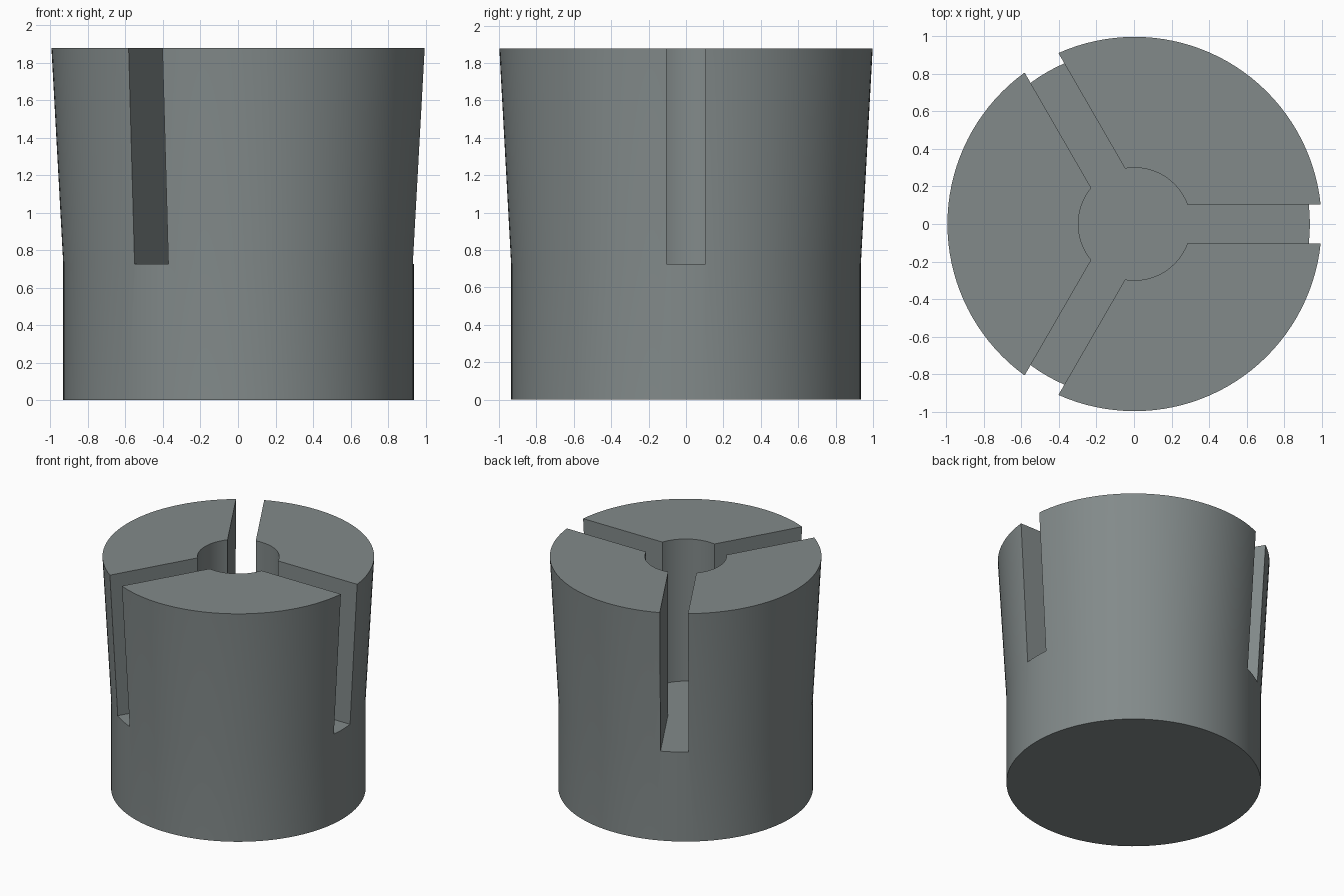
import bpy, bmesh, math

if "Cube" in bpy.data.objects:
    bpy.data.objects.remove(bpy.data.objects["Cube"])

AXIS_X = 0.003           # axis offset that centres the slotted body in x
HEIGHT, FLOOR = 1.877, 0.725
R_BASE, R_TOP, R_BORE = 0.935, 0.998, 0.30
SLOT_HALF = 0.104
SEGS = 120

steel = bpy.data.materials.new("grey_steel")
steel.diffuse_color = (0.225, 0.255, 0.255, 1)
steel.use_nodes = True
steel.node_tree.nodes["Principled BSDF"].inputs["Base Color"].default_value = steel.diffuse_color


def make_object(name, bm):
    bmesh.ops.recalc_face_normals(bm, faces=bm.faces)
    mesh = bpy.data.meshes.new(name)
    bm.to_mesh(mesh)
    bm.free()
    mesh.materials.append(steel)
    obj = bpy.data.objects.new(name, mesh)
    bpy.context.collection.objects.link(obj)
    obj.location.x = AXIS_X
    return obj


# Body: straight lower cylinder with a flaring upper half
bm = bmesh.new()
rings = []
for r, z in ((R_BASE, 0), (R_BASE, FLOOR), (R_TOP, HEIGHT)):
    rings.append([bm.verts.new((r * math.cos(2 * math.pi * i / SEGS),
                                r * math.sin(2 * math.pi * i / SEGS), z))
                  for i in range(SEGS)])
for low, high in zip(rings, rings[1:]):
    for i in range(SEGS):
        j = (i + 1) % SEGS
        bm.faces.new((low[i], low[j], high[j], high[i]))
bm.faces.new(rings[0])
bm.faces.new(rings[-1])
body = make_object("slotted_collet_body", bm)

# Cutter: round bore joined to three radial slots with one flat floor
outline = []
edge = math.asin(SLOT_HALF / R_BORE)
for k in range(3):
    a = k * 2 * math.pi / 3
    for x, y in ((1.3, -SLOT_HALF), (1.3, SLOT_HALF)):
        outline.append((x * math.cos(a) - y * math.sin(a),
                        x * math.sin(a) + y * math.cos(a)))
    steps = 24
    for i in range(steps + 1):
        t = a + edge + (2 * math.pi / 3 - 2 * edge) * i / steps
        outline.append((R_BORE * math.cos(t), R_BORE * math.sin(t)))
bm = bmesh.new()
base = bm.faces.new([bm.verts.new((x, y, FLOOR)) for x, y in outline])
top = bmesh.ops.extrude_face_region(bm, geom=[base])["geom"]
bmesh.ops.translate(bm, vec=(0, 0, 1.5),
                    verts=[v for v in top if isinstance(v, bmesh.types.BMVert)])
cutter = make_object("bore_and_slot_cutter", bm)
cutter.hide_render = True

# Cut the jaws, then smooth the round walls
cut = body.modifiers.new("cut_jaws", "BOOLEAN")
cut.operation = "DIFFERENCE"
cut.solver = "EXACT"
cut.object = cutter
bpy.context.view_layer.objects.active = body
body.select_set(True)
bpy.ops.object.modifier_apply(modifier=cut.name)
bpy.data.objects.remove(cutter)
bpy.ops.object.shade_smooth_by_angle(angle=math.radians(30))
